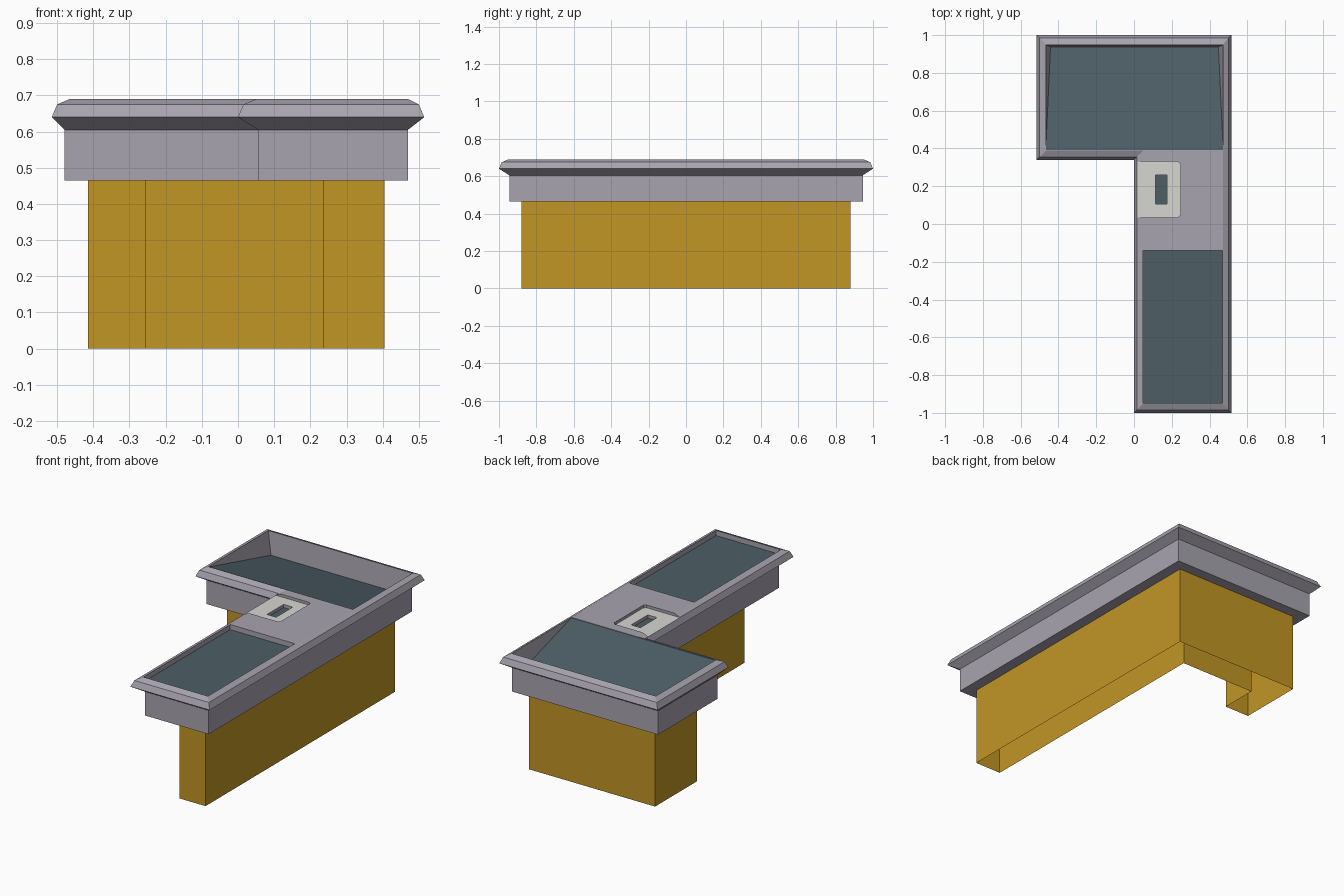
import bpy, bmesh

if "Cube" in bpy.data.objects:
    bpy.data.objects.remove(bpy.data.objects["Cube"])


def material(name, rgb):
    lin = [(c / 255 / 12.92) if c < 10 else ((c / 255 + 0.055) / 1.055) ** 2.4 for c in rgb]
    m = bpy.data.materials.new(name)
    m.diffuse_color = (*lin, 1)
    m.use_nodes = True
    m.node_tree.nodes["Principled BSDF"].inputs["Base Color"].default_value = m.diffuse_color
    return m


GREY, DARK, WHITE, GOLD = 0, 1, 2, 3
MATS = [material("counter grey", (168, 164, 175)),
        material("dark glass", (77, 94, 102)),
        material("pale plate", (214, 214, 210)),
        material("gold base", (194, 150, 37))]


def finish(bm, name):
    me = bpy.data.meshes.new(name)
    bm.to_mesh(me)
    bm.free()
    ob = bpy.data.objects.new(name, me)
    bpy.context.collection.objects.link(ob)
    for m in MATS:
        me.materials.append(m)
    return ob


def loft(name, rings, mat, capped=True):
    """Skin between outlines; each ring is (list of xy, z)."""
    bm = bmesh.new()
    loops = [[bm.verts.new((x, y, z)) for x, y in pts] for pts, z in rings]
    n = len(loops[0])
    for a, b in zip(loops, loops[1:]):
        for i in range(n):
            j = (i + 1) % n
            bm.faces.new((a[i], a[j], b[j], b[i]))
    if capped:
        bm.faces.new(loops[0][::-1])
        bm.faces.new(loops[-1])
    else:
        bm.normal_update()
    for f in bm.faces:
        f.material_index = mat
    return finish(bm, name)


def ell(x0, xa, x1, y0, yb, y1):
    """Counter-clockwise L outline."""
    return [(xa, y0), (x1, y0), (x1, y1), (x0, y1), (x0, yb), (xa, yb)]


# Hollow base with an open bottom
plan = [(.405, -.88), (.405, .88), (-.415, .88), (-.415, .49),
        (-.255, .49), (-.255, .71), (.235, .71), (.235, -.88)]
loft("base", [(plan, 0), (plan, .465)], GOLD, capped=False)

# Counter: straight band with a flared, bevelled rim
band = ell(-.48, .055, .47, -.945, .395, .945)
counter = loft("counter", [
    (band, .465), (band, .605),
    (ell(-.515, 0, .515, -1, .34, 1), .64),
    (ell(-.50, .015, .50, -.985, .355, .985), .675),
    (ell(-.465, .05, .47, -.95, .39, .95), .69)], GREY)


def cut(name, points, floor_mat):
    """Subtract a convex pocket; its floor gets its own colour."""
    bm = bmesh.new()
    for p in points:
        bm.verts.new(p)
    bmesh.ops.convex_hull(bm, input=bm.verts[:])
    bmesh.ops.recalc_face_normals(bm, faces=bm.faces[:])
    for f in bm.faces:
        f.normal_update()
        f.material_index = floor_mat if f.normal.z < -.7 else GREY
    cutter = finish(bm, name)
    cutter.hide_render = True
    mod = counter.modifiers.new(name, 'BOOLEAN')
    mod.object = cutter
    mod.operation = 'DIFFERENCE'
    mod.solver = 'EXACT'
    bpy.context.view_layer.objects.active = counter
    bpy.ops.object.modifier_apply(modifier=name)
    bpy.data.objects.remove(cutter)


def box(x0, x1, y0, y1, z0, z1=.8):
    return [(x, y, z) for x in (x0, x1) for y in (y0, y1) for z in (z0, z1)]


# Wide back panel, sinking towards the rear
cut("back_pocket", box(-.467, .472, .392, .948, .692) +
    [(-.467, .392, .687), (.472, .392, .687), (-.442, .938, .555), (.447, .938, .555)], DARK)
# Long front panel
cut("front_pocket", box(.047, .468, -.948, -.14, .66), DARK)
# Pale plate, open across the rim, with clipped inner corners
cut("plate_pocket", box(-.1, .233, .035, .33, .674) + box(-.1, .245, .047, .318, .674), WHITE)
# Small slot in the plate
cut("slot_pocket", box(.115, .175, .105, .26, .655), DARK)
